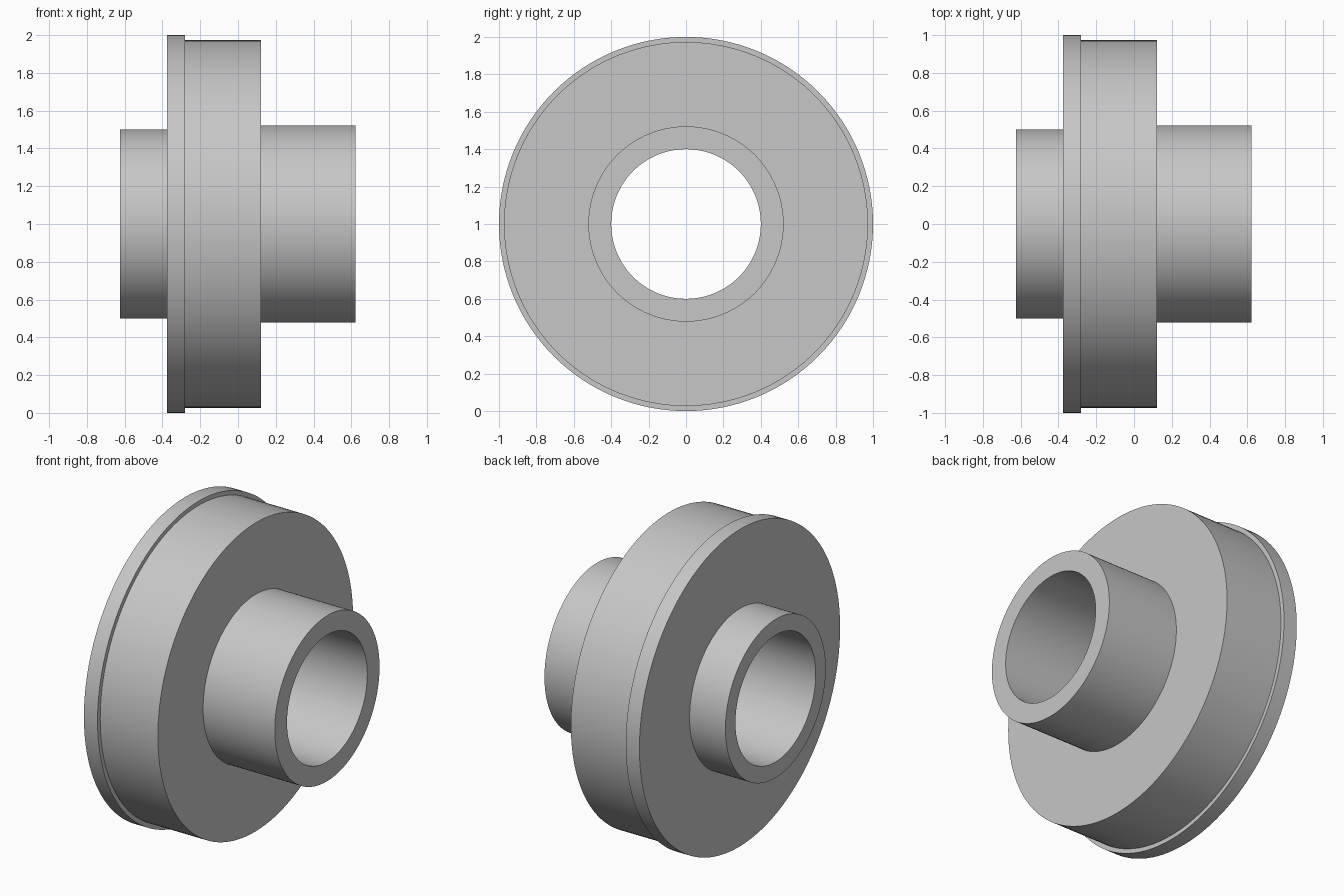
import bpy, bmesh, math
from mathutils import Matrix, Vector

cube = bpy.data.objects.get("Cube")
if cube:
    bpy.data.objects.remove(cube, do_unlink=True)

SEGMENTS = 128
AXIS_HEIGHT = 1.0
BORE = 0.4

metal = bpy.data.materials.new("plain_grey")
metal.use_nodes = True
grey = (0.57, 0.57, 0.57, 1)
metal.diffuse_color = grey
metal.node_tree.nodes["Principled BSDF"].inputs["Base Color"].default_value = grey


def lathe(name, profile):
    """Revolve a closed (x, radius) profile around the x axis."""
    bm = bmesh.new()
    verts = [bm.verts.new((x, 0, r)) for x, r in profile]
    edges = [bm.edges.new((v, verts[(i + 1) % len(verts)])) for i, v in enumerate(verts)]
    bmesh.ops.spin(bm, geom=verts + edges, cent=(0, 0, 0), axis=(1, 0, 0),
                   angle=math.tau, steps=SEGMENTS, use_merge=True)
    bmesh.ops.remove_doubles(bm, verts=bm.verts, dist=1e-5)
    bmesh.ops.recalc_face_normals(bm, faces=bm.faces)
    bmesh.ops.transform(bm, matrix=Matrix.Translation(Vector((0, 0, AXIS_HEIGHT))), verts=bm.verts)
    mesh = bpy.data.meshes.new(name)
    bm.to_mesh(mesh)
    bm.free()
    mesh.materials.append(metal)
    obj = bpy.data.objects.new(name, mesh)
    bpy.context.collection.objects.link(obj)
    bpy.ops.object.select_all(action="DESELECT")
    obj.select_set(True)
    bpy.context.view_layer.objects.active = obj
    bpy.ops.object.shade_smooth_by_angle(angle=math.radians(30))
    return obj


# Short hub, rim lip, wheel body and long hub, bored through
steps = [(-0.625, -0.375, 0.5), (-0.375, -0.28, 1.0),
         (-0.28, 0.122, 0.973), (0.122, 0.622, 0.522)]
profile = [(steps[0][0], BORE)]
for start, end, radius in steps:
    profile += [(start, radius), (end, radius)]
profile.append((steps[-1][1], BORE))
lathe("flanged_wheel", profile)
